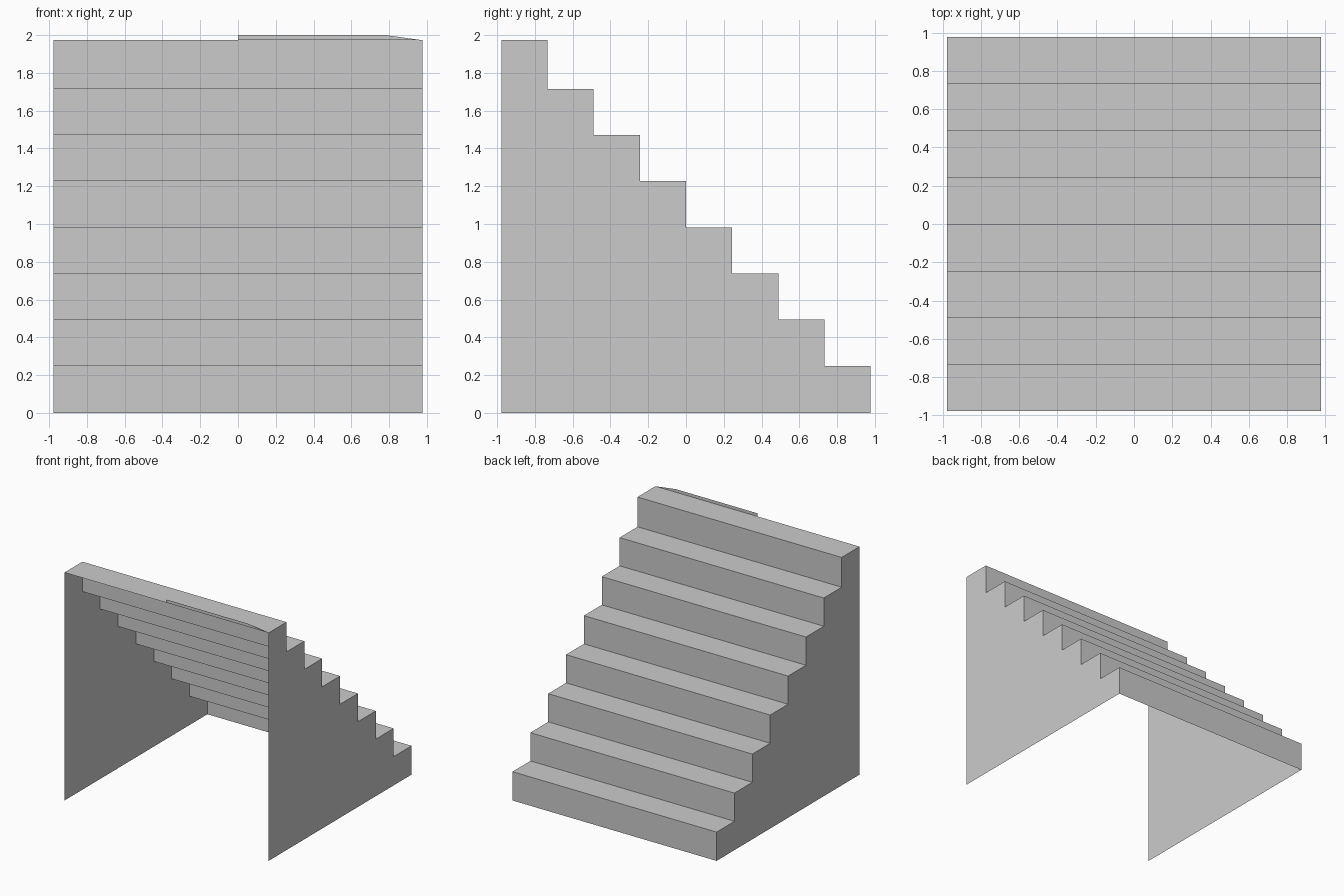
import bpy

if "Cube" in bpy.data.objects:
    bpy.data.objects.remove(bpy.data.objects["Cube"])

HALF = 0.977          # half width and half depth
STEPS = 8
RUN = 2 * HALF / STEPS
TOP = 1.973


def level(k):
    """Height of the k-th tread counted from the floor."""
    return 0.0 if k == 0 else TOP if k == STEPS else 0.2443 * k + 0.005


def add_mesh(name, verts, faces):
    mesh = bpy.data.meshes.new(name)
    mesh.from_pydata(verts, [], faces)
    obj = bpy.data.objects.new(name, mesh)
    bpy.context.collection.objects.link(obj)
    return obj


# Stepped profile in (y, z), rising from the +y foot to the -y top
profile = [(HALF, 0.0)]
for k in range(1, STEPS + 1):
    profile.append((HALF - (k - 1) * RUN, level(k)))
    profile.append((HALF - k * RUN, level(k)))

# Treads and risers: one thin folded sheet, open underneath and behind
n = len(profile)
verts = [(x, y, z) for x in (HALF, -HALF) for y, z in profile]
add_mesh("treads_and_risers", verts,
         [(i, i + 1, n + i + 1, n + i) for i in range(n - 1)])

# Side walls: flat stepped panels
outline = profile + [(-HALF, 0.0)]
for name, x in (("right_wall", HALF), ("left_wall", -HALF)):
    order = list(range(len(outline)))
    if x < 0:
        order.reverse()
    add_mesh(name, [(x, y, z) for y, z in outline], [order])

# Thin upright lip on the rear edge of the top step
lip = [(0, TOP), (HALF, TOP), (0.78, 2.0), (0, 2.0)]
add_mesh("top_lip", [(x, -HALF, z) for x, z in lip], [(0, 1, 2, 3)])
